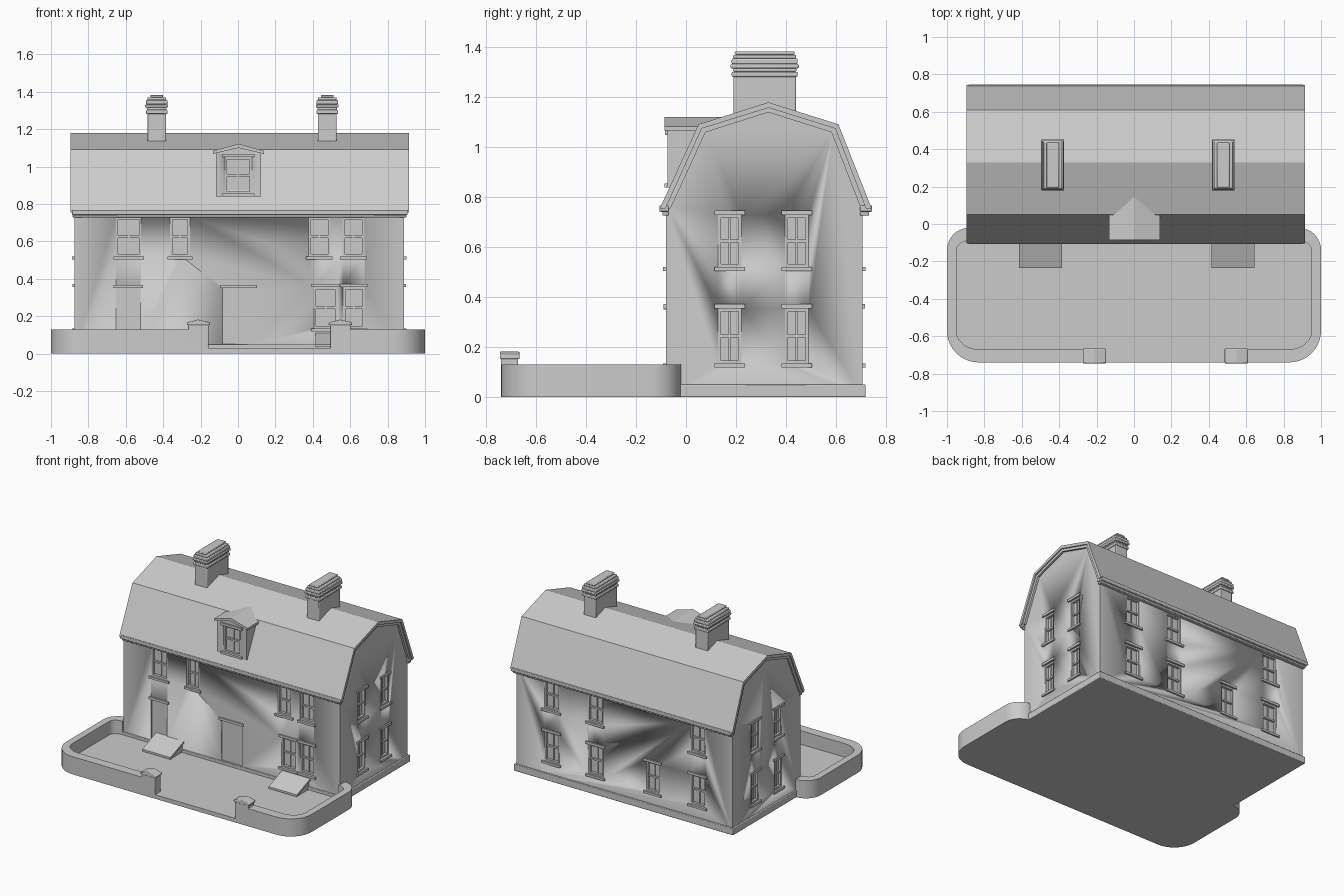
import bpy, bmesh
from math import sin, cos, pi, radians
from mathutils import Matrix, Vector

if "Cube" in bpy.data.objects:
    bpy.data.objects.remove(bpy.data.objects["Cube"])


def finish(name, bm, bevel=0.0):
    bmesh.ops.recalc_face_normals(bm, faces=bm.faces)
    me = bpy.data.meshes.new(name)
    bm.to_mesh(me)
    bm.free()
    me.shade_smooth()
    me.set_sharp_from_angle(angle=radians(20))
    ob = bpy.data.objects.new(name, me)
    bpy.context.collection.objects.link(ob)
    if bevel:
        m = ob.modifiers.new("soft_edges", 'BEVEL')
        m.width, m.segments = bevel, 2
    return ob


def boxes(name, items, bevel=0.0):
    """One object from many (x0, x1, y0, y1, z0, z1) boxes."""
    bm = bmesh.new()
    for b in items:
        lo, hi = Vector(b[0::2]), Vector(b[1::2])
        mat = Matrix.Translation((lo + hi) / 2) @ Matrix.Diagonal((*(hi - lo), 1))
        bmesh.ops.create_cube(bm, size=1, matrix=mat)
    return finish(name, bm, bevel)


def prism(name, pts, axis, a, b, bevel=0.0):
    """Extrude a 2D profile along an axis from a to b."""
    def put(p):
        v = list(p)
        v.insert('xyz'.index(axis), a)
        return v
    bm = bmesh.new()
    f = bm.faces.new([bm.verts.new(put(p)) for p in pts])
    ext = bmesh.ops.extrude_face_region(bm, geom=[f])
    d = Vector([b - a if c == axis else 0 for c in 'xyz'])
    bmesh.ops.translate(bm, vec=d, verts=[v for v in ext['geom'] if isinstance(v, bmesh.types.BMVert)])
    return finish(name, bm, bevel)


def cut(ob, items):
    cutter = boxes("cutter", items)
    cutter.hide_render = True
    m = ob.modifiers.new("recess", 'BOOLEAN')
    m.operation, m.solver, m.object = 'DIFFERENCE', 'EXACT', cutter
    bpy.context.view_layer.objects.active = ob
    bpy.ops.object.modifier_apply(modifier=m.name)
    bpy.data.objects.remove(cutter)


XL, XR, YF, YB = -0.875, 0.888, -0.08, 0.707


def on_wall(wall, u0, u1, d0, d1, z0, z1):
    """Box on a wall: u along it, d outwards from it."""
    axis, pos, sgn = {'front': ('y', YF, -1), 'back': ('y', YB, 1), 'left': ('x', XL, -1),
                      'right': ('x', XR, 1), 'dormer': ('y', -0.075, -1)}[wall]
    d = sorted((pos + sgn * d0, pos + sgn * d1))
    return (u0, u1, *d, z0, z1) if axis == 'y' else (*d, u0, u1, z0, z1)


def window(wall, u, w, z0, z1, holes, parts):
    a, b, t = u - w / 2, u + w / 2, 0.012
    zm = (z0 + z1) / 2
    holes.append(on_wall(wall, a, b, -0.025, 0.03, z0, z1))
    for p in ((a - .014, b + .014, -.005, .01, z1, z1 + .018),      # lintel
              (a - .014, b + .014, -.005, .012, z0 - .016, z0),     # sill
              (a, a + t, -.03, -.006, z0, z1), (b - t, b, -.03, -.006, z0, z1),
              (a + t, b - t, -.03, -.006, z0, z0 + t), (a + t, b - t, -.03, -.006, z1 - t, z1),
              (a + t, b - t, -.03, -.012, zm - .006, zm + .006),    # meeting rail
              (u - .004, u + .004, -.03, -.018, z0 + t, z1 - t)):   # glazing bar
        parts.append(on_wall(wall, *p))


# House body with gambrel gables
body = prism("house_walls", [(YF, 0), (YB, 0), (YB, .79), (.592, 1.075), (.33, 1.16), (.068, 1.075), (YF, .77)],
             'x', XL, XR)

# Windows and door openings
holes = []
LOW, UP = (.135, .355), (.52, .73)
layout = {
    'front': [(-.585, .135, UP), (-.31, .105, UP), (.435, .115, UP), (.617, .115, UP),
              (.468, .125, LOW), (.62, .115, LOW)],
    'back': [(.6, .125, UP), (.245, .125, UP), (-.59, .125, UP),
             (.6, .125, LOW), (.24, .125, LOW), (-.225, .115, LOW), (-.59, .125, LOW)],
    'right': [(u, .095, z) for u in (.175, .443) for z in (LOW, UP)],
    'left': [(u, .095, z) for u in (.175, .443) for z in (LOW, UP)],
}
for wall, wins in layout.items():
    parts = []
    for u, w, z in wins:
        window(wall, u, w, *z, holes, parts)
    boxes(wall + "_windows", parts)

# Front door and blind door at the left
doors = []
for u, w in ((.003, .17), (-.587, .13)):
    holes.append(on_wall('front', u - w / 2, u + w / 2, -.008, .03, .052, .35))
    doors.append(on_wall('front', u - w / 2 - .014, u + w / 2 + .014, -.005, .01, .35, .368))
boxes("door_lintels", doors)
cut(body, holes)

# Plinth
boxes("plinth", [(XL - .012, XR + .012, YF - .01, YB + .012, 0, .05)], .004)

# Gambrel roof shell and gable trim
OUT = [(-.105, .755), (.05, 1.092), (.33, 1.18), (.61, 1.092), (.743, .755)]
INN = [(.72, .755), (.597, 1.075), (.33, 1.158), (.063, 1.075), (-.082, .755)]
TRIM = [(.7, .755), (.582, 1.06), (.33, 1.14), (.078, 1.06), (-.062, .755)]
prism("roof", OUT + INN, 'x', -.895, .913)
for side, a, b in (("left", XL + .005, -.886), ("right", XR - .005, .903)):
    prism(side + "_gable_trim", OUT[:1] + [(.055, 1.086), (.33, 1.17), (.605, 1.086)] + OUT[4:] + TRIM, 'x', a, b)

# Eaves cornices
boxes("eaves_cornices", [(-.888, .906, -.106, YF + .01, .742, .768), (-.882, .9, -.094, YF + .01, .727, .742),
                         (-.888, .906, YB - .01, .745, .742, .768), (-.882, .9, YB - .01, .733, .727, .742)], .004)

# Dormer
dormer = prism("dormer_walls", [(-.118, .84), (.122, .84), (.122, 1.08), (.002, 1.105), (-.118, 1.08)], 'y', -.075, .14)
holes, parts = [], []
window('dormer', .002, .145, .856, 1.05, holes, parts)
cut(dormer, holes)
boxes("dormer_window", parts)
prism("dormer_roof", [(-.134, 1.068), (-.134, 1.084), (.002, 1.122), (.138, 1.084), (.138, 1.068), (.002, 1.1)],
      'y', -.086, .155)

# Chimneys with stepped caps
for name, x in (("left_chimney", -.435), ("right_chimney", .477)):
    steps = [(.05, .125, 1.08, 1.29), (.058, .132, 1.282, 1.302), (.053, .127, 1.302, 1.316),
             (.061, .137, 1.316, 1.333), (.058, .132, 1.333, 1.355), (.05, .126, 1.355, 1.37), (.034, .12, 1.37, 1.384)]
    boxes(name, [(x - w, x + w, .315 - d, .315 + d, a, b) for w, d, a, b in steps], .005)


# Garden floor and rounded garden wall
def arc(cx, cy, rx, ry, a0, a1, n=10):
    return [(cx + rx * cos(radians(a0 + (a1 - a0) * i / n)), cy + ry * sin(radians(a0 + (a1 - a0) * i / n)))
            for i in range(n + 1)]


outer = arc(-.88, -.14, .12, .12, 90, 180) + arc(-.83, -.57, .17, .17, 180, 270)
inner = arc(-.88, -.14, .07, .05, 90, 180) + arc(-.83, -.57, .12, .10, 180, 270)
prism("garden_floor", outer + [(-x, y) for x, y in reversed(outer)], 'z', 0, .03)
for name, s, end in (("left_garden_wall", 1, -.2), ("right_garden_wall", -1, .54)):
    ring = [(s * x, y) for x, y in outer] + [(end, -.74), (end, -.67)] + [(s * x, y) for x, y in reversed(inner)]
    prism(name, ring, 'z', 0, .13)

# Gate piers with peaked caps
for name, x in (("left_gate_pier", -.212), ("right_gate_pier", .547)):
    boxes(name, [(x - .054, x + .054, -.74, -.672, 0, .155)], .004)
    prism(name + "_cap", [(x - .062, .152), (x + .062, .152), (x + .062, .167), (x, .182), (x - .062, .167)],
          'y', -.745, -.666, .004)

# Sloping cellar hatches
for name, x in (("left_hatch", -.5), ("right_hatch", .53)):
    prism(name + "_base", [(-.225, .02), (-.225, .04), (YF + .005, .1), (YF + .005, .02)], 'x', x - .105, x + .105)
    prism(name + "_lid", [(-.235, .035), (-.235, .05), (YF + .005, .112), (YF + .005, .097)], 'x', x - .115, x + .115)
